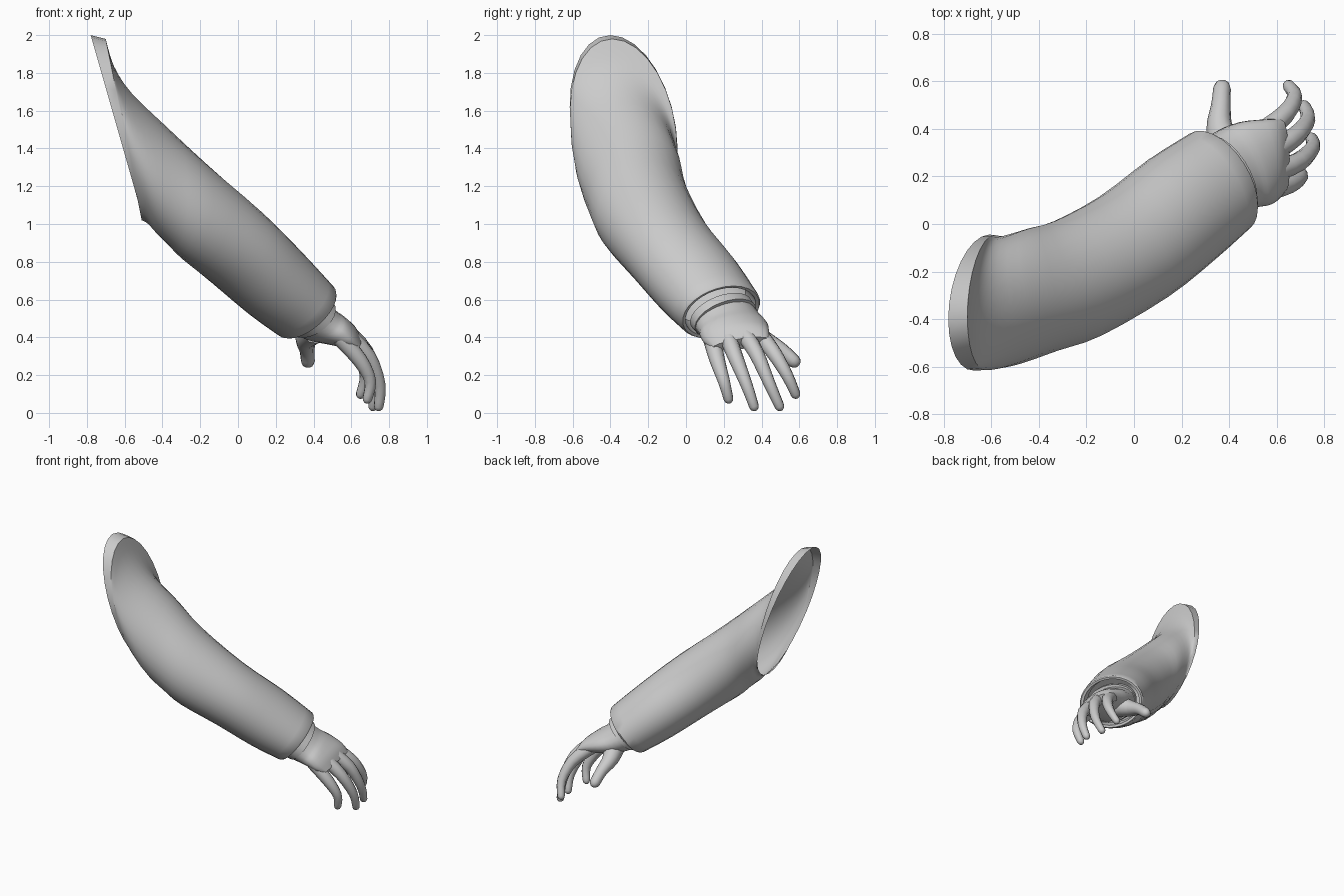
import bpy, bmesh, math
from mathutils import Vector as V3

cube = bpy.data.objects.get("Cube")
if cube:
    bpy.data.objects.remove(cube, do_unlink=True)

grey = bpy.data.materials.new("light_grey")
grey.use_nodes = True
grey.diffuse_color = (0.6, 0.6, 0.6, 1)
grey.node_tree.nodes["Principled BSDF"].inputs["Base Color"].default_value = (0.6, 0.6, 0.6, 1)


def spline(keys, steps):
    """Catmull-Rom through a list of tuples of vectors."""
    out = []
    for i in range(len(keys) - 1):
        a, b = keys[max(i - 1, 0)], keys[i]
        c, d = keys[i + 1], keys[min(i + 2, len(keys) - 1)]
        for s in range(steps):
            t = s / steps
            out.append(tuple(
                0.5 * (2 * q + (r - p) * t + (2 * p - 5 * q + 4 * r - w) * t * t
                       + (3 * q - p - 3 * r + w) * t ** 3)
                for p, q, r, w in zip(a, b, c, d)))
    return out + [keys[-1]]


def loft(name, rings, sides, caps=True, sharp=50):
    """Skin elliptical rings given as (centre, half axis U, half axis V)."""
    bm = bmesh.new()
    angles = [2 * math.pi * i / sides for i in range(sides)]
    loops = [[bm.verts.new(c + u * math.cos(a) + v * math.sin(a)) for a in angles]
             for c, u, v in rings]
    for lo, hi in zip(loops, loops[1:]):
        for i in range(sides):
            j = (i + 1) % sides
            bm.faces.new((lo[i], lo[j], hi[j], hi[i]))
    if caps:
        bm.faces.new(loops[0][::-1])
        bm.faces.new(loops[-1])
    # turn the skin outward, judged on a middle face
    bm.normal_update()
    bm.faces.ensure_lookup_table()
    k = len(rings) // 2
    face = bm.faces[k * sides]
    if face.normal.dot(face.calc_center_median() - rings[k][0]) < 0:
        bmesh.ops.reverse_faces(bm, faces=bm.faces[:])
    me = bpy.data.meshes.new(name)
    bm.to_mesh(me)
    bm.free()
    me.materials.append(grey)
    ob = bpy.data.objects.new(name, me)
    bpy.context.collection.objects.link(ob)
    bpy.ops.object.select_all(action="DESELECT")
    ob.select_set(True)
    bpy.context.view_layer.objects.active = ob
    bpy.ops.object.shade_smooth_by_angle(angle=math.radians(sharp))


def keys(rows):
    return [tuple(V3(r[i:i + 3]) for i in (0, 3, 6)) for r in rows]


def tube(name, path, radii):
    """Tapered digit with a rounded tip."""
    pts = spline([(V3(p), V3((r, 0, 0))) for p, r in zip(path, radii)], 3)
    end, r = pts[-1][0], pts[-1][1].x
    d = (end - pts[-2][0]).normalized()
    for k in (35, 65, 82):
        a = math.radians(k)
        pts.append((end + d * r * math.sin(a), V3((r * math.cos(a), 0, 0))))
    rings = []
    for i, (p, rad) in enumerate(pts):
        t = (pts[min(i + 1, len(pts) - 1)][0] - pts[max(i - 1, 0)][0]).normalized()
        u = t.cross(V3((1, 0, 0.3))).normalized()
        rings.append((p, u * rad.x, t.cross(u) * rad.x))
    loft(name, rings, 10)


# Sleeve: slanted open shoulder with a folded top edge, down to the cuff
sleeve_keys = keys([
    (-.605, -.33, 1.50, 0, -.277, 0, -.095, -.06, .48),
    (-.567, -.33, 1.42, .01, -.275, 0, -.092, -.05, .42),
    (-.50, -.315, 1.325, .03, -.27, 0, -.07, -.02, .375),
    (-.38, -.275, 1.208, .06, -.257, 0, -.02, .02, .322),
    (-.235, -.228, 1.07, .10, -.24, 0, .035, .04, .265),
    (0, -.095, .87, .145, -.21, 0, .08, .06, .205),
    (.20, .06, .685, .14, -.21, 0, .09, .07, .18),
    (.36, .18, .54, .125, -.20, 0, .10, .07, .145)])
fold = keys([(-.64, -.33, 1.51, 0, -.277, 0, -.14, -.07, .49)])
axis = V3((.64, .45, -.62))


def inset(ring, scale, shift):
    c, u, v = ring
    return (c + axis * shift, u * scale, v * scale)


cuff = sleeve_keys[-1]
rings = fold + spline(sleeve_keys, 3)
rings += [inset(cuff, .96, .012), inset(cuff, .88, .008), inset(cuff, .84, -.10)]
loft("sleeve", rings, 28, caps=False, sharp=35)

# Glove band and palm
band_keys = keys([
    (.36, .185, .53, .10, -.155, -.015, .075, .055, .105),
    (.395, .21, .50, .10, -.155, -.015, .072, .052, .102)])
loft("glove_band", band_keys, 24)
palm_keys = keys([
    (.36, .19, .52, .095, -.150, -.015, .068, .05, .098),
    (.43, .23, .47, .085, -.158, -.015, .058, .042, .085),
    (.50, .252, .442, .06, -.175, -.015, .048, .033, .075),
    (.58, .268, .405, .02, -.172, -.02, .038, .022, .055),
    (.63, .29, .365, .01, -.15, -.02, .022, .014, .03)])
loft("palm", spline(palm_keys, 3), 20)

# Fingers and thumb
digits = {
    "little_finger": [(.54, .135, .40), (.645, .165, .28), (.70, .20, .17), (.685, .225, .075)],
    "ring_finger": [(.57, .215, .42), (.69, .26, .30), (.75, .32, .15), (.745, .36, .035)],
    "middle_finger": [(.57, .30, .43), (.68, .37, .32), (.73, .44, .16), (.715, .495, .035)],
    "index_finger": [(.53, .375, .43), (.635, .46, .325), (.675, .535, .20), (.65, .58, .10)],
}
for name, path in digits.items():
    tube(name, path, (.048, .041, .032, .026))
tube("thumb", [(.40, .30, .44), (.36, .40, .39), (.365, .50, .335), (.37, .57, .275)],
     (.08, .057, .041, .037))
